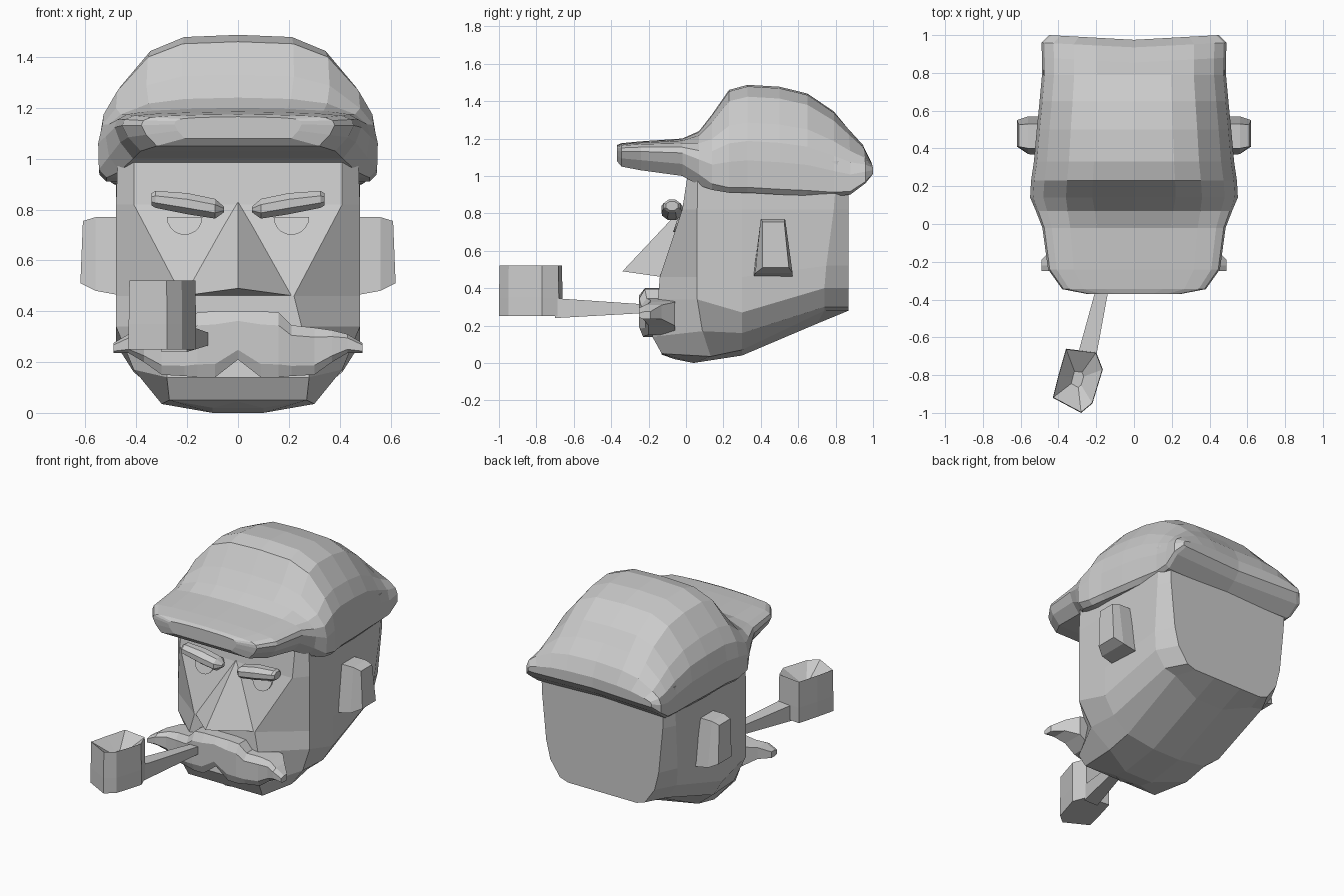
import bpy, bmesh, math

grey = bpy.data.materials.new("plain_grey")
grey.diffuse_color = (0.6, 0.6, 0.6, 1)


def loft(name, rings, cyclic=True, start=True, end=True, mirror=False):
    """Skin a list of equal-length rings, optionally mirrored across x = 0."""
    bm = bmesh.new()
    for s in ((1, -1) if mirror else (1,)):
        vs = [[bm.verts.new((s * x, y, z)) for x, y, z in r] for r in rings]
        n = len(rings[0])
        for a, b in zip(vs, vs[1:]):
            for i in range(n if cyclic else n - 1):
                j = (i + 1) % n
                bm.faces.new((a[i], a[j], b[j], b[i]))
        if start:
            bm.faces.new(vs[0])
        if end:
            bm.faces.new(vs[-1])
    bmesh.ops.remove_doubles(bm, verts=bm.verts, dist=0.0005)
    bmesh.ops.recalc_face_normals(bm, faces=bm.faces)
    me = bpy.data.meshes.new(name)
    bm.to_mesh(me)
    bm.free()
    me.materials.append(grey)
    ob = bpy.data.objects.new(name, me)
    bpy.context.collection.objects.link(ob)
    return ob


# head: half rings from the front centre round to the back centre
def head_ring(w, xf, xb, yf, zf, zs, zm, zb, yc):
    return [(0, yf, zf), (xf, yf, zf), (w, 0.06 + (0.48 - w) * 0.4, zs),
            (w, 0.3, zm), ((w + xb) / 2 + 0.02, yc, zb), (xb, 0.87, zb), (0, 0.87, zb)]


head = [head_ring(*r) for r in (
    (0.47, 0.41, 0.45, 0.02, 1.08, 1.08, 1.08, 1.08, 0.81),
    (0.48, 0.41, 0.44, -0.02, 0.82, 0.82, 0.82, 0.82, 0.79),
    (0.48, 0.22, 0.41, -0.14, 0.46, 0.46, 0.46, 0.52, 0.75),
    (0.48, 0.25, 0.38, -0.15, 0.34, 0.34, 0.27, 0.40, 0.74),
    (0.41, 0.28, 0.31, -0.18, 0.14, 0.17, 0.16, 0.30, 0.74),
    (0.30, 0.27, 0.25, -0.13, 0.05, 0.035, 0.07, 0.28, 0.74))]
flat_top = [(0, y, z) for x, y, z in head[0]]
profile = ((-0.13, 0.045), (-0.06, 0.02), (0.04, 0.0), (0.3, 0.04),
           (0.7, 0.21), (0.87, 0.28), (0.87, 0.28))
keel = [[(x, y, z) for y, z in profile] for x in (0.1, 0)]
keel[0][0] = (0, *profile[0])
loft("head", [flat_top] + head + keel, cyclic=False, start=False, end=False, mirror=True)

# flat cap: half cross-sections along y (y, half width, top, bottom), visor blends to crown
crown = ((0, 0), (0.4, 0.015), (0.65, 0.11), (0.87, 0.35), (0.97, 0.52),
         (1, 0.7), (1, 0.95), (0.95, 1), (0, 1))
visor = ((0, 0), (0.4, 0.02), (0.7, 0.05), (0.9, 0.1), (0.98, 0.2),
         (1, 0.35), (0.95, 0.65), (0.84, 1), (0, 1))
stations = ((-0.37, 0.25, 1.165, 1.08, 0), (-0.345, 0.38, 1.175, 1.05, 0),
            (-0.24, 0.455, 1.185, 1.03, 0), (-0.02, 0.485, 1.20, 1.0, 0.1),
            (0.07, 0.52, 1.24, 0.95, 0.5), (0.14, 0.55, 1.33, 0.925, 0.9),
            (0.23, 0.545, 1.46, 0.91, 1), (0.33, 0.53, 1.487, 0.91, 1),
            (0.5, 0.515, 1.477, 0.90, 1), (0.65, 0.50, 1.44, 0.895, 1),
            (0.79, 0.487, 1.345, 0.89, 1), (0.88, 0.487, 1.26, 0.90, 1),
            (0.96, 0.49, 1.17, 0.96, 1), (1.0, 0.45, 1.08, 1.01, 1))
cap = []
for y, w, zt, zb, t in stations:
    ring = []
    for (u0, v0), (u1, v1) in zip(visor, crown):
        u, v = u0 + (u1 - u0) * t, v0 + (v1 - v0) * t
        dip = 0.025 * (1 - u) if y > 0.85 else 0
        ring.append((w * u, y - dip, zt - (zt - zb) * v))
    cap.append(ring)
loft("flat_cap", cap, cyclic=False, mirror=True)

# nose
loft("nose", [[(0, -0.02, 0.83)] * 4,
              [(-0.22, -0.13, 0.46), (0, -0.34, 0.49), (0.22, -0.13, 0.46), (0, -0.12, 0.44)]],
     start=False)

# ears
loft("ears", [[(0.45, 0.40, 0.77), (0.45, 0.53, 0.77), (0.45, 0.57, 0.46), (0.45, 0.36, 0.46)],
              [(0.56, 0.40, 0.77), (0.56, 0.53, 0.77), (0.56, 0.57, 0.48), (0.56, 0.37, 0.48)],
              [(0.61, 0.41, 0.755), (0.61, 0.525, 0.755), (0.62, 0.55, 0.51), (0.62, 0.41, 0.51)]],
     mirror=True)

# eyebrows: tapered bars
brow = []
for x, zc, r in ((0.055, 0.80, 0.012), (0.09, 0.803, 0.042), (0.2, 0.823, 0.045),
                 (0.325, 0.84, 0.036), (0.34, 0.84, 0.026)):
    angles = [math.radians(22.5 + 45 * i) for i in range(8)]
    brow.append([(x, -0.075 + 1.35 * r * math.cos(a), zc + r * math.sin(a)) for a in angles])
loft("eyebrows", brow, mirror=True)

# eyes: thin half discs lying on the sloping face
arc = [math.pi * (1 + i / 10) for i in range(11)]
disc = [(0.21 + 0.07 * math.cos(a), 0.77 + 0.07 * math.sin(a)) for a in arc]
loft("eyes", [[(x, -0.02 - (0.82 - z) / 3 + d, z) for x, z in disc] for d in (-0.009, 0)],
     mirror=True)

# moustache: sections along x (x, top, bottom, front y, back y)
whisker = []
for x, zt, zb, yf, yb in ((0, 0.40, 0.21, -0.25, -0.10), (0.09, 0.40, 0.14, -0.25, -0.10),
                          (0.16, 0.395, 0.14, -0.25, -0.09), (0.21, 0.345, 0.145, -0.24, -0.08),
                          (0.30, 0.335, 0.15, -0.22, -0.06), (0.37, 0.325, 0.20, -0.22, -0.06),
                          (0.43, 0.31, 0.235, -0.25, -0.13), (0.49, 0.275, 0.235, -0.25, -0.19)):
    h = (zt - zb) * 0.2
    whisker.append([(x, yf + 0.03, zt), (x, yf, zt - h), (x, yf, zb + h),
                    (x, yf + 0.02, zb), (x, yb, zb), (x, yb, zt)])
loft("moustache", whisker, start=False, mirror=True)

# pipe bowl with a shallow funnel inside
rim = ((-0.36, -0.66), (-0.20, -0.68), (-0.165, -0.77), (-0.22, -0.95),
       (-0.28, -1.0), (-0.43, -0.92), (-0.40, -0.80))


def bowl_ring(s, z):
    return [(-0.3 + (x + 0.3) * s, -0.82 + (y + 0.82) * s, z) for x, y in rim]


loft("pipe_bowl", [bowl_ring(1, 0.25), bowl_ring(1, 0.35), bowl_ring(0.98, 0.52),
                   bowl_ring(0.25, 0.44)])

# pipe stem
loft("pipe_stem", [[(x - a, y, z - b), (x + a, y, z - b), (x + a, y, z + b), (x - a, y, z + b)]
                   for x, y, z, a, b in ((-0.25, -0.70, 0.293, 0.05, 0.053),
                                         (-0.135, -0.2, 0.29, 0.027, 0.022))])
